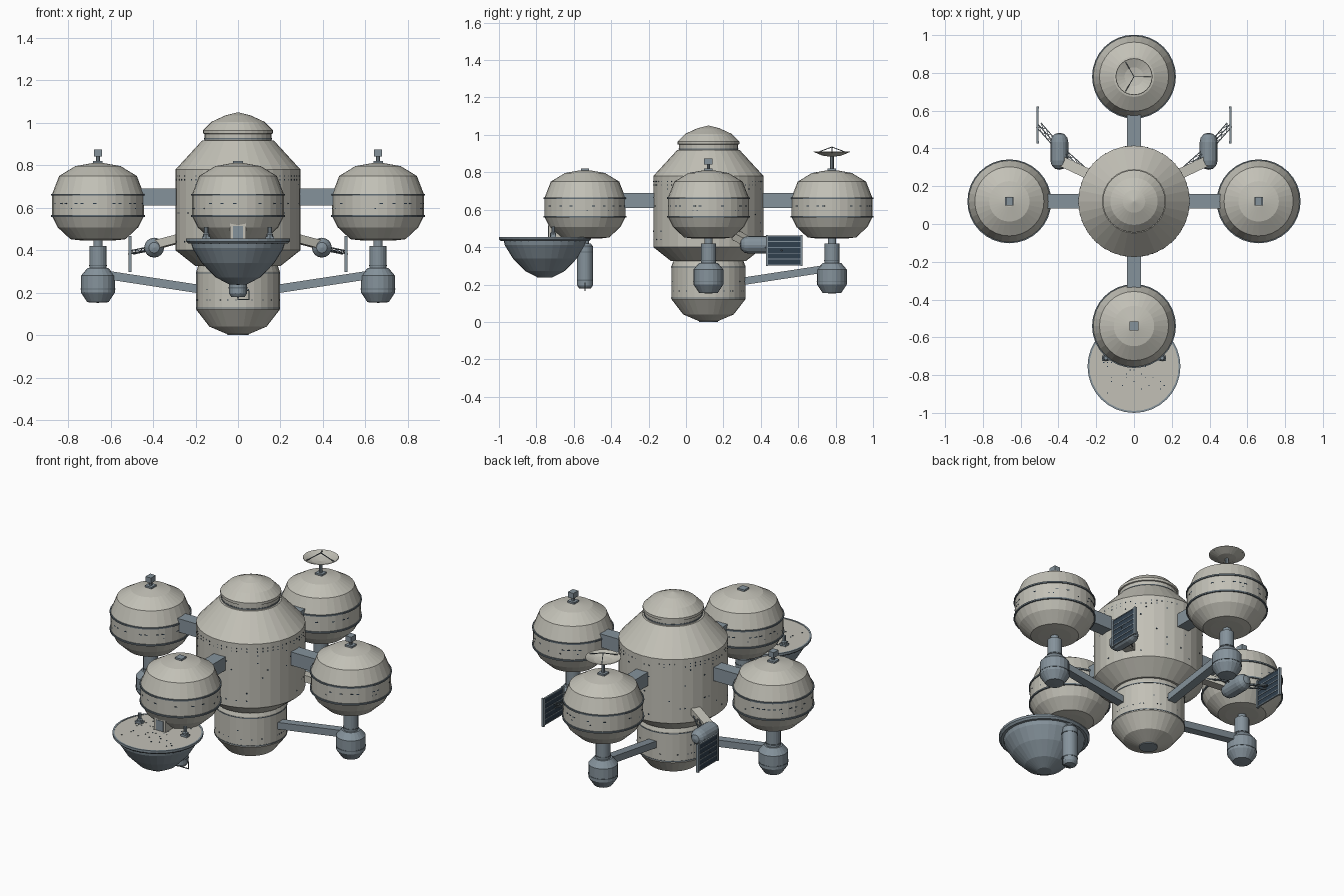
import bpy, bmesh, math, random
from mathutils import Vector, Matrix

if "Cube" in bpy.data.objects:
    bpy.data.objects.remove(bpy.data.objects["Cube"])

random.seed(4)
CY = 0.12                      # y of the station's main axis
ARM = 0.66                     # axis to pod distance


def material(name, rgb):
    m = bpy.data.materials.new(name)
    m.diffuse_color = (*rgb, 1)
    m.use_nodes = True
    m.node_tree.nodes["Principled BSDF"].inputs["Base Color"].default_value = m.diffuse_color
    return m


HULL = material("warm grey hull", (0.54, 0.53, 0.47))
STEEL = material("blue grey steel", (0.235, 0.29, 0.33))
TRIM = material("dark steel trim", (0.13, 0.165, 0.19))
GLASS = material("navy glass", (0.025, 0.045, 0.07))
PANEL = material("solar blue", (0.03, 0.05, 0.075))


def finish(name, bm, mat, matrix=Matrix()):
    bmesh.ops.recalc_face_normals(bm, faces=bm.faces)
    me = bpy.data.meshes.new(name)
    bm.to_mesh(me)
    bm.free()
    me.materials.append(mat)
    ob = bpy.data.objects.new(name, me)
    ob.matrix_world = matrix
    bpy.context.collection.objects.link(ob)
    return ob


def lathe(name, profile, loc, mat, segs=32, rot=Matrix()):
    """Turn (radius, height) points around z."""
    bm = bmesh.new()
    vs = [bm.verts.new((r, 0, z)) for r, z in profile]
    es = [bm.edges.new(p) for p in zip(vs, vs[1:])]
    bmesh.ops.spin(bm, geom=vs + es, cent=(0, 0, 0), axis=(0, 0, 1),
                   angle=math.tau, steps=segs, use_duplicate=False)
    bmesh.ops.remove_doubles(bm, verts=bm.verts, dist=1e-5)
    return finish(name, bm, mat, Matrix.Translation(loc) @ rot)


def ring(name, loc, r, z, h, mat=TRIM, depth=0.012):
    return lathe(name, [(r - depth, z), (r, z), (r, z + h), (r - depth, z + h), (r - depth, z)], loc, mat)


def add_box(bm, matrix, size):
    bmesh.ops.create_cube(bm, size=1, matrix=matrix @ Matrix.Diagonal((*size, 1)))


def add_beam(bm, a, b, w, h):
    a, b = Vector(a), Vector(b)
    q = (b - a).to_track_quat('Y', 'Z').to_matrix().to_4x4()
    add_box(bm, Matrix.Translation((a + b) / 2) @ q, (w, (b - a).length, h))


def beam(name, a, b, w, h, mat):
    bm = bmesh.new()
    add_beam(bm, a, b, w, h)
    return finish(name, bm, mat)


def box(name, loc, size, mat):
    bm = bmesh.new()
    add_box(bm, Matrix.Translation(loc), size)
    return finish(name, bm, mat)


def windows(name, loc, rows):
    """Thin plates; rows: (radius, z, slots, chance, width, height)."""
    bm = bmesh.new()
    for r, z, n, chance, w, h in rows:
        for i in range(n):
            if random.random() < chance:
                m = Matrix.Rotation(math.tau * (i + 0.5) / n, 4, 'Z') @ Matrix.Translation((r - 0.002, 0, z))
                add_box(bm, m, (0.005, w, h))
    return finish(name, bm, GLASS, Matrix.Translation(loc))


C = (0, CY, 0)

# central core
lathe("core_hull", [(0, 0.325), (0.2, 0.325), (0.295, 0.4), (0.295, 0.78), (0.168, 0.918), (0, 0.918)], C, HULL)
lathe("core_cap", [(0, 0.91), (0.158, 0.91), (0.158, 0.948), (0.165, 0.95), (0.165, 0.965),
                   (0.125, 1.005), (0.06, 1.035), (0, 1.05)], C, HULL)
ring("cap_groove", C, 0.16, 0.922, 0.006)
windows("core_windows", C, [(0.295, 0.75, 64, 0.75, 0.005, 0.006), (0.295, 0.732, 64, 0.6, 0.005, 0.006)] +
        [(0.295, 0.44 + 0.045 * i, 64, 0.12, 0.008, 0.006) for i in range(7)])

# lower core module
lathe("lower_module", [(0, 0.36), (0.175, 0.36), (0.197, 0.3), (0.197, 0.12), (0.135, 0.04), (0.05, 0.004), (0, 0.004)],
      C, HULL)
lathe("bottom_hatch", [(0, 0), (0.05, 0), (0.052, 0.008), (0, 0.008)], C, STEEL)
for z in (0.125, 0.29):
    ring("lower_module_ring", C, 0.199, z, 0.005)
windows("lower_windows", C, [(0.197, 0.165, 64, 0.4, 0.006, 0.005), (0.197, 0.215, 64, 0.1, 0.007, 0.005)])

# four outer pods with arms, three with lower nodes
POD = [(0, 0.445), (0.09, 0.447), (0.13, 0.452), (0.19, 0.508), (0.216, 0.56), (0.216, 0.665),
       (0.183, 0.75), (0.107, 0.796), (0.03, 0.81), (0, 0.81)]
NODE = [(0, 0.315), (0.05, 0.315), (0.08, 0.28), (0.08, 0.2), (0.05, 0.155), (0, 0.152)]
for side, dx, dy in (("left", -1, 0), ("right", 1, 0), ("back", 0, 1), ("front", 0, -1)):
    P = Vector((dx * ARM, CY + dy * ARM, 0))
    D = Vector((dx, dy, 0))
    A = Vector(C)
    up = Vector((0, 0, 1))
    lathe(side + "_pod", POD, P, HULL)
    for z in (0.557, 0.657):
        ring(side + "_pod_ring", P, 0.222, z, 0.009)
    windows(side + "_pod_windows", P, [(0.216, 0.62, 44, 0.4, 0.016, 0.005), (0.216, 0.597, 56, 0.15, 0.007, 0.005)])
    beam(side + "_arm", A + D * 0.25 + up * 0.65, A + D * 0.5 + up * 0.65, 0.076, 0.08, STEEL)
    box(side + "_pod_top_plate", P + up * 0.81, (0.045, 0.045, 0.02), STEEL)
    lathe(side + "_pod_neck", [(0, 0.45), (0.022, 0.45), (0.022, 0.41), (0, 0.41)], P, STEEL, 16)
    if side != "front":
        lathe(side + "_node_tube", [(0, 0.42), (0.04, 0.42), (0.04, 0.3), (0, 0.3)], P, STEEL, 20)
        lathe(side + "_node", NODE, P, STEEL, 20)
        ring(side + "_tube_ring", P, 0.042, 0.325, 0.006)
        ring(side + "_node_ring", P, 0.0815, 0.215, 0.005)
        beam(side + "_lower_strut", A + D * 0.17 + up * 0.215, A + D * 0.61 + up * 0.282, 0.05, 0.04, STEEL)
    if dx:
        lathe(side + "_mast", [(0, 0.81), (0.009, 0.81), (0.009, 0.85), (0, 0.85)], P, STEEL, 8)
        box(side + "_sensor_head", P + up * 0.858, (0.036, 0.045, 0.032), STEEL)

# dish antenna on the back pod
B = Vector((0, CY + ARM, 0))
lathe("antenna_post", [(0, 0.8), (0.01, 0.8), (0.01, 0.885), (0, 0.885)], B, STEEL, 8)
lathe("antenna_dish", [(0, 0.882), (0.05, 0.889), (0.098, 0.909), (0.096, 0.911), (0.05, 0.893), (0, 0.886)], B, HULL, 24)
bm = bmesh.new()
for i in range(3):
    a = math.tau * i / 3
    add_beam(bm, (0.09 * math.cos(a), 0.09 * math.sin(a), 0.906), (0, 0, 0.935), 0.004, 0.004)
finish("antenna_tripod", bm, TRIM, Matrix.Translation(B))

# landing deck in front
L = Vector((0, -0.754, 0))
lathe("deck_bowl", [(0, 0.44), (0.222, 0.44), (0.215, 0.41), (0.172, 0.34), (0.105, 0.272), (0.04, 0.238), (0, 0.237)],
      L, STEEL)
lathe("deck_rim", [(0.19, 0.432), (0.235, 0.432), (0.246, 0.442), (0.246, 0.455), (0.236, 0.455), (0.236, 0.44)], L, STEEL)
lathe("deck_floor", [(0, 0.435), (0.238, 0.435), (0.238, 0.453), (0, 0.453)], L, HULL)
bm = bmesh.new()
for i in range(50):
    x, y = round(random.uniform(-9, 9)) * 0.02, round(random.uniform(-9, 9)) * 0.02
    if math.hypot(x, y) < 0.2:
        add_box(bm, Matrix.Translation((x, y, 0.453)), (0.006, 0.005, 0.004))
finish("deck_lights", bm, GLASS, Matrix.Translation(L))
box("deck_gatehouse", (0, -0.68, 0.49), (0.075, 0.11, 0.085), HULL)
box("gatehouse_door", (0, -0.736, 0.485), (0.045, 0.004, 0.06), STEEL)
for s in (-1, 1):
    lathe("deck_post", [(0, 0.45), (0.016, 0.45), (0.016, 0.475), (0.01, 0.48), (0.01, 0.51), (0, 0.51)],
          (s * 0.15, -0.71, 0), STEEL, 8)
    box("deck_post_base", (s * 0.15, -0.71, 0.457), (0.04, 0.03, 0.016), STEEL)

# service tube under the front pod
F = (0, CY - ARM, 0)
lathe("service_tube", [(0, 0.42), (0.03, 0.42), (0.042, 0.405), (0.042, 0.195), (0.032, 0.18), (0, 0.178)], F, STEEL, 20)
for z in (0.22, 0.37):
    ring("service_tube_ring", F, 0.044, z, 0.006)
bm = bmesh.new()
for a, b in (((0, 0.18), (0, 0.165)), ((0, 0.167), (0.052, 0.167)), ((0.052, 0.165), (0.052, 0.21)), ((0.052, 0.21), (0.03, 0.21))):
    add_beam(bm, (a[0], 0, a[1]), (b[0], 0, b[1]), 0.004, 0.004)
finish("tube_handle", bm, TRIM, Matrix.Translation((0, F[1], 0)))


# solar wings at the back, left and right
def add_truss(bm, a, b, n, w=0.016):
    a, b = Vector(a), Vector(b)
    side = (b - a).cross(Vector((0, 0, 1))).normalized() * w
    rails = [side, -side, Vector((0, 0, w))]
    for o in rails:
        add_beam(bm, a + o, b + o, 0.005, 0.005)
    for i in range(n):
        p, q = a.lerp(b, i / n), a.lerp(b, (i + 1) / n)
        for j in range(3):
            add_beam(bm, p + rails[j], q + rails[(j + 1) % 3], 0.003, 0.003)


TANK = [(0, -0.098), (0.025, -0.092), (0.042, -0.072), (0.047, -0.05),
        (0.047, 0.05), (0.042, 0.072), (0.025, 0.092), (0, 0.098)]
for side, s in (("left", -1), ("right", 1)):
    lathe(side + "_wing_tank", TANK, (s * 0.395, 0.385, 0.412), STEEL, 16, Matrix.Rotation(math.pi / 2, 4, 'X'))
    beam(side + "_wing_arm", (s * 0.2, 0.245, 0.475), (s * 0.39, 0.335, 0.425), 0.055, 0.04, HULL)
    bm = bmesh.new()
    add_truss(bm, (s * 0.26, 0.28, 0.45), (s * 0.395, 0.4, 0.415), 4)
    add_truss(bm, (s * 0.395, 0.4, 0.405), (s * 0.505, 0.525, 0.382), 4)
    finish(side + "_wing_truss", bm, TRIM)
    box(side + "_solar_panel", (s * 0.51, 0.525, 0.382), (0.006, 0.185, 0.155), PANEL)
    bm = bmesh.new()
    for y in (0.433, 0.617):
        add_box(bm, Matrix.Translation((s * 0.51, y, 0.382)), (0.014, 0.012, 0.168))
    for i in range(6):
        add_box(bm, Matrix.Translation((s * 0.51, 0.525, 0.305 + i * 0.031)), (0.01, 0.185, 0.005))
    finish(side + "_panel_frame", bm, STEEL)
